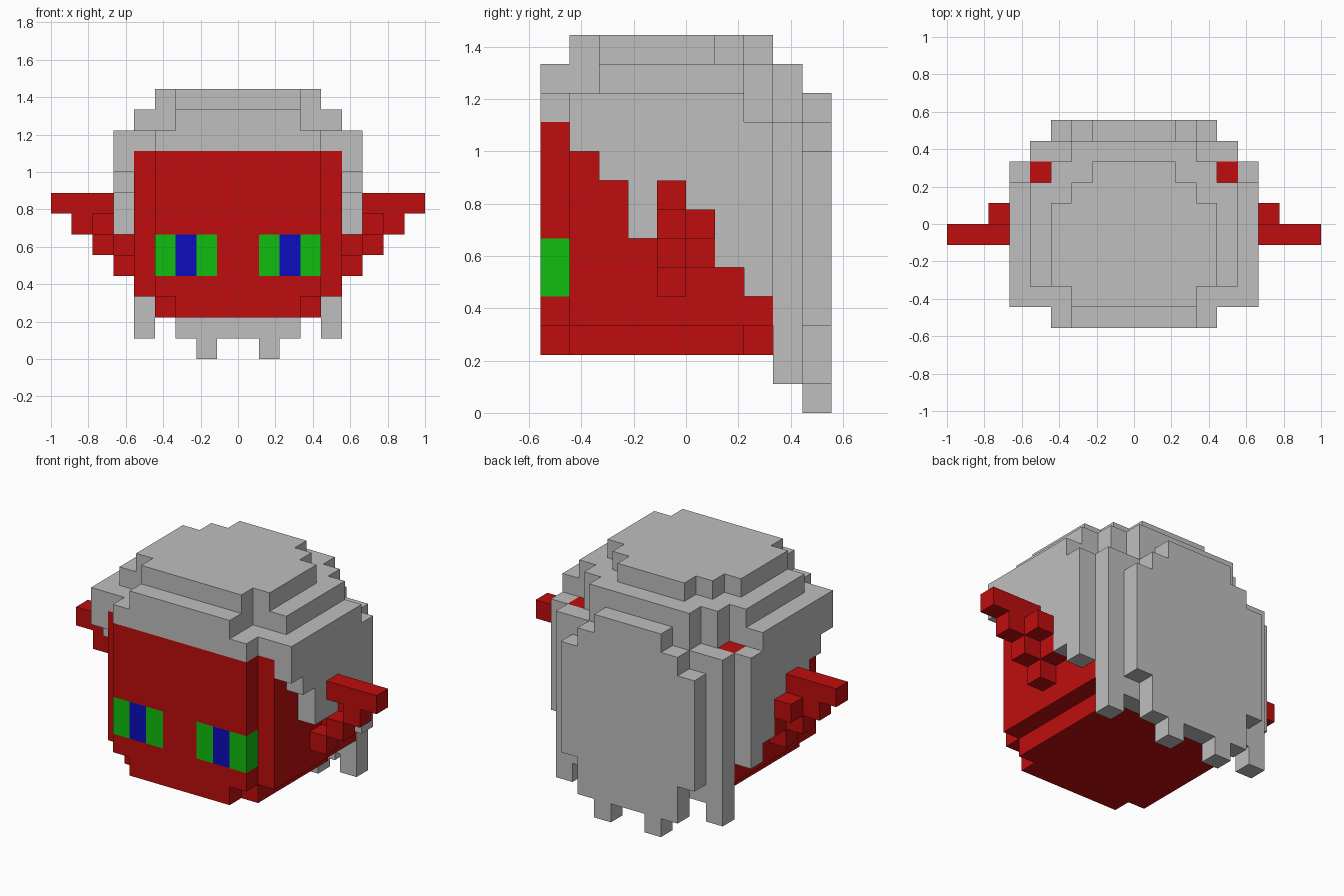
import bpy, bmesh
from mathutils import Vector

if "Cube" in bpy.data.objects:
    bpy.data.objects.remove(bpy.data.objects["Cube"])

U = 1 / 9  # size of one cube


def material(name, color):
    m = bpy.data.materials.new(name)
    m.diffuse_color = (*color, 1)
    m.use_nodes = True
    m.node_tree.nodes["Principled BSDF"].inputs["Base Color"].default_value = m.diffuse_color
    return m


RED = material("red", (0.52, 0.004, 0.004))
GREY = material("light grey", (0.52, 0.52, 0.52))
GREEN = material("green", (0.005, 0.52, 0.005))
BLUE = material("blue", (0.004, 0.004, 0.52))

DIRS = [Vector(d) for d in
        ((1, 0, 0), (-1, 0, 0), (0, 1, 0), (0, -1, 0), (0, 0, 1), (0, 0, -1))]


def fill(boxes):
    """Cubes filled by boxes given as x0, x1, y0, y1, z0, z1."""
    return {(x, y, z) for x0, x1, y0, y1, z0, z1 in boxes
            for x in range(x0, x1) for y in range(y0, y1) for z in range(z0, z1)}


def both(boxes):
    """Boxes plus their mirror images across x."""
    return boxes + [(-b[1], -b[0], *b[2:]) for b in boxes]


def flip(boxes):
    return [(-b[1], -b[0], *b[2:]) for b in boxes]


# Head: block with stepped front plate and narrower underside
head = [(-5, 5, -4, 3, 3, 10), (-4, 4, -4, 2, 2, 3), (-3, 3, 2, 3, 2, 3),
        (-4, 4, -5, -4, 3, 10), (-3, 3, -5, -4, 2, 3)]

# Hair crown: three stepped levels
crown = [(-4, 4, -3, 1, 12, 13), (-3, 3, -4, 2, 12, 13), (-2, 2, -4, 3, 12, 13),
         (-5, 5, -3, 2, 11, 12), (-4, 4, -3, 3, 11, 12), (-3, 3, -5, 4, 11, 12),
         (-6, 6, -4, 2, 10, 11), (-4, 4, -5, 3, 10, 11),
         (-3, 3, -5, 4, 10, 11), (-2, 2, -5, 5, 10, 11)]

# Hair sides: the lower edge steps down and back
sides = both([(5, 6, y, y + 1, low, 10)
              for y, low in zip(range(-4, 3), (9, 8, 6, 6, 6, 5, 4))])

# Hair back: inner layer with long locks, outer layer with two tips
back = [(-5, 5, 3, 4, 3, 10), (-4, 4, 3, 4, 2, 3),
        (-4, 4, 4, 5, 3, 9), (-3, 3, 4, 5, 1, 10)]
back += both([(4, 5, 3, 4, 1, 3), (1, 2, 4, 5, 0, 1)])

# Ear: diagonal staircase of cubes
ear = [(6, 9, -1, 0, 7, 8), (7, 8, -1, 0, 6, 7), (6, 7, -1, 0, 5, 6),
       (5, 6, -1, 0, 4, 5), (6, 7, 0, 1, 6, 7), (5, 6, 0, 1, 5, 6)]

# Eyes: green with a blue middle
eye = [(1, 2, -5, -4, 4, 6), (3, 4, -5, -4, 4, 6)]
pupil = [(2, 3, -5, -4, 4, 6)]

parts = {
    "right_eye": (eye, GREEN), "left_eye": (flip(eye), GREEN),
    "right_pupil": (pupil, BLUE), "left_pupil": (flip(pupil), BLUE),
    "head": (head, RED), "right_ear": (ear, RED), "left_ear": (flip(ear), RED),
    "hair_crown": (crown, GREY), "hair_sides": (sides, GREY), "hair_back": (back, GREY),
}

# Earlier parts take precedence where cubes overlap
taken, cells = set(), {}
for name, (boxes, mat) in parts.items():
    cells[name] = fill(boxes) - taken
    taken |= cells[name]


def build(name, cubes, mat):
    """Outer skin of a set of cubes, with flat areas merged."""
    bm = bmesh.new()
    verts = {}
    for c in sorted(cubes):
        for d in DIRS:
            if tuple(int(v) for v in Vector(c) + d) in taken:
                continue
            a = Vector((abs(d.y), abs(d.z), abs(d.x)))
            b = d.cross(a)
            mid = Vector(c) + Vector((0.5, 0.5, 0.5)) + d / 2
            quad = []
            for s, t in ((-1, -1), (1, -1), (1, 1), (-1, 1)):
                p = mid + a * s / 2 + b * t / 2
                key = tuple(round(v) for v in p)
                if key not in verts:
                    verts[key] = bm.verts.new(Vector(key) * U)
                quad.append(verts[key])
            bm.faces.new(quad)
    bmesh.ops.dissolve_limit(bm, angle_limit=0.01, verts=bm.verts, edges=bm.edges)
    mesh = bpy.data.meshes.new(name)
    bm.to_mesh(mesh)
    bm.free()
    mesh.materials.append(mat)
    bpy.context.collection.objects.link(bpy.data.objects.new(name, mesh))


for name, (boxes, mat) in parts.items():
    build(name, cells[name], mat)
